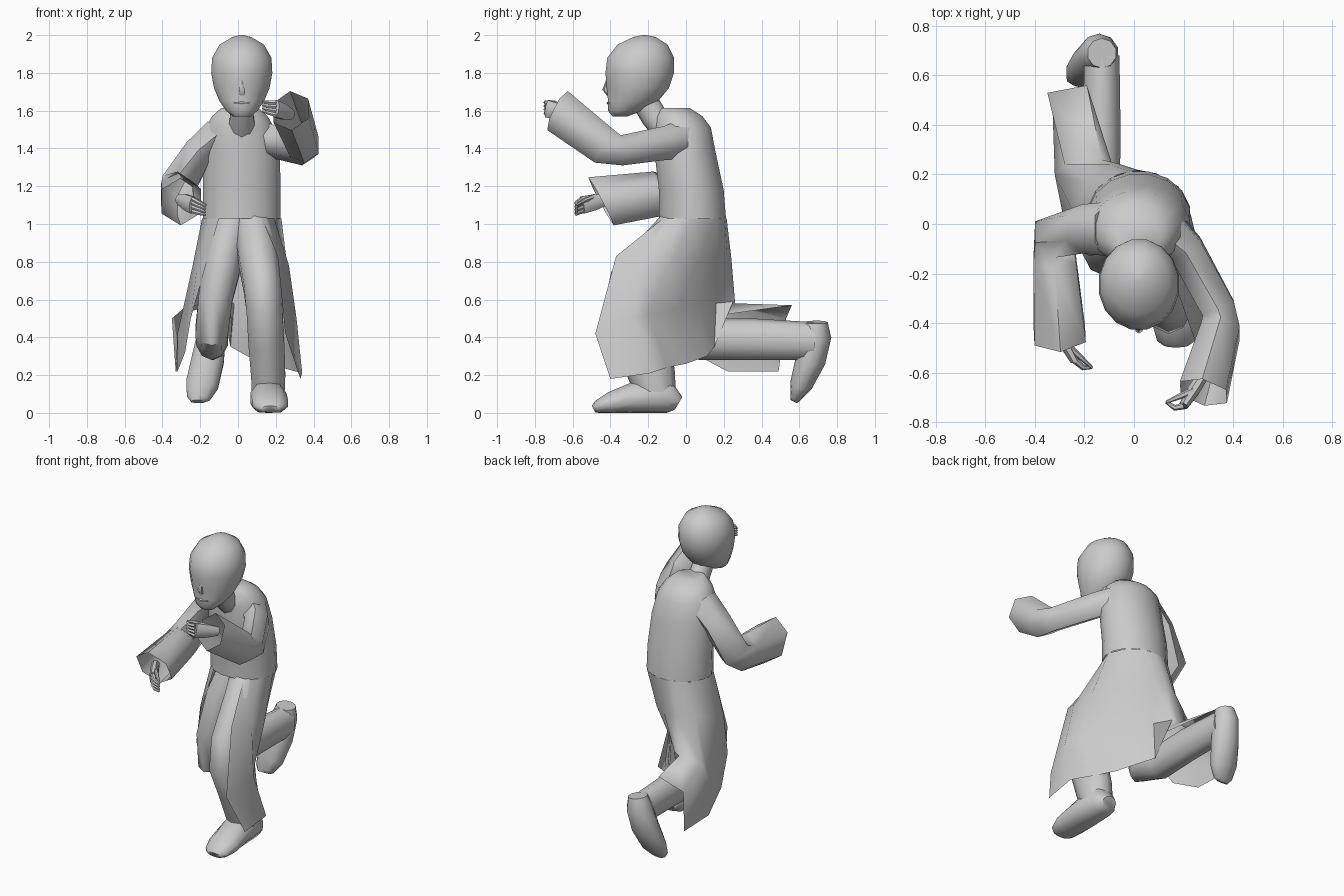
import bpy, bmesh, math
from mathutils import Vector

cube = bpy.data.objects.get("Cube")
if cube:
    bpy.data.objects.remove(cube)

GREY = (0.6, 0.6, 0.6, 1)
grey = bpy.data.materials.new("plain grey")
grey.use_nodes = True
grey.diffuse_color = GREY
grey.node_tree.nodes["Principled BSDF"].inputs["Base Color"].default_value = GREY

UNIT = 0.01  # part sizes are given in hundredths
X, Z = Vector((1, 0, 0)), Vector((0, 0, 1))


def finish(name, bm, sharp=50):
    """Turn a bmesh into a smooth object with sharp creases."""
    bmesh.ops.recalc_face_normals(bm, faces=bm.faces)
    mesh = bpy.data.meshes.new(name)
    bm.to_mesh(mesh)
    bm.free()
    mesh.materials.append(grey)
    mesh.polygons.foreach_set("use_smooth", [True] * len(mesh.polygons))
    mesh.set_sharp_from_angle(angle=math.radians(sharp))
    obj = bpy.data.objects.new(name, mesh)
    bpy.context.collection.objects.link(obj)
    return obj


def bridge(bm, rows, closed):
    """Fill quads between successive rows of vertices."""
    for low, high in zip(rows, rows[1:]):
        count = len(low)
        for i in range(count if closed else count - 1):
            j = (i + 1) % count
            bm.faces.new((low[i], low[j], high[j], high[i]))


def tube(name, path, sides=10, side_axis=X, caps=(True, True), level=False,
         floor=None, tilt=0, sharp=50):
    """Loft ellipses along a path of (x, y, z, side radius, other radius)."""
    bm = bmesh.new()
    centres = [Vector(p[:3]) * UNIT for p in path]
    rows = []
    for i, point in enumerate(path):
        ahead = centres[min(i + 1, len(path) - 1)]
        along = Z if level else (ahead - centres[max(i - 1, 0)]).normalized()
        across = (side_axis - along * side_axis.dot(along)).normalized()
        up = across.cross(along)
        slant = tilt if i == len(path) - 1 else 0
        row = []
        for k in range(sides):
            angle = math.tau * (k + 0.5) / sides
            offset = across * math.cos(angle) * point[3] + up * math.sin(angle) * point[4]
            offset += along * math.sin(angle) * slant
            spot = centres[i] + offset * UNIT
            if floor is not None:
                spot.z = max(spot.z, floor)
            row.append(bm.verts.new(spot))
        rows.append(row)
    bridge(bm, rows, True)
    if caps[0]:
        bm.faces.new(rows[0])
    if caps[1]:
        bm.faces.new(rows[-1])
    return finish(name, bm, sharp)


def sheet(name, columns):
    """Open cloth panel made from hanging columns of points."""
    bm = bmesh.new()
    rows = [[bm.verts.new(Vector(p) * UNIT) for p in column] for column in columns]
    bridge(bm, rows, False)
    return finish(name, bm, 80)


# Head, with a narrow chin and a full skull
head = tube("head", [
    (2, -35, 157, 5, 4), (2, -32, 160, 8.5, 9.5), (2, -28, 165, 12, 13.5),
    (2, -25.5, 172, 15, 16.8), (2, -24.5, 180, 16.5, 18.5), (2, -24, 188, 16, 18),
    (2, -23, 195, 12, 13.5), (2, -22, 199, 5, 6), (2, -22, 200, 1, 1)],
    sides=16, level=True)
# Press shallow eye sockets into the face
for vert in head.data.vertices:
    x, y, z = vert.co
    if y < -0.33 and 1.7 < z < 1.76 and 0.04 < abs(x - 0.02) < 0.1:
        vert.co.y += 0.012
tube("nose", [(2, -41, 177, 1, 1), (2, -42.3, 171, 1.6, 2), (2, -41, 168.5, 2, 1)], sides=6)
tube("lips", [(-2, -40, 164, 0.6, 0.8), (2, -41, 164, 1, 1), (6, -40, 164, 0.6, 0.8)],
     sides=6, side_axis=Z)
tube("neck", [(2, -10, 150, 8, 8), (2, -17, 157, 6.5, 7), (2, -23, 167, 6.5, 7)])

# Coat body, with its lowest ring as the waist
WAIST = (2, 3.5, 103, 21, 18)
tube("coat_body", [
    WAIST, (2, 2.8, 118, 21, 17.5), (2, -0.5, 138, 20.5, 16.5),
    (1, -2, 151, 18.5, 15.5), (1, -4, 157, 15, 13), (1, -6, 161.5, 10, 8)],
    sides=16, caps=(False, True), level=True)


def waist(degrees):
    """Point on the waist ring."""
    x, y, z, wide, deep = WAIST
    turn = math.radians(degrees)
    return (x + wide * math.cos(turn), y + deep * math.sin(turn), z)


# Coat skirt, open at the front: left panel forward, right panel blown back
sheet("coat_skirt", [
    [waist(-60), (21, -37, 83), (25, -48, 42), (33, -40, 18)],
    [waist(-35), (27, -24, 78), (31, -28, 50), (34, -19, 21)],
    [waist(0), (26, -9, 78), (26, -20, 52), (23, -10, 24)],
    [waist(40), (17, 7, 80), (15, -5, 55), (14, 0, 26)],
    [waist(70), (9, 18, 82), (6, 7, 57), (5, 11, 30)],
    [waist(90), (1, 22, 82), (-2, 16, 58), (-4, 15, 35)],
    [waist(100), (-5, 24, 82), (-9, 25, 59), (-3, 6, 50)],
    [waist(115), (-10, 24, 82), (-13, 26, 58), (-19, 56, 57)],
    [waist(140), (-19, 17, 82), (-28, 24, 56), (-35, 53, 50)],
    [waist(180), (-24, 4, 78), (-32, 20, 42), (-33, 49, 22)],
    [waist(215), (-22, -8, 75), (-29, 5, 36), (-32, 22, 22)],
    [waist(235), (-18, -13, 75), (-25, -8, 50), (-28, 3, 32)]])

# Left leg steps forward, right leg is kicked back
tube("left_leg", [
    (7, 3, 103, 11, 13), (10, -8, 88, 11.5, 15), (13, -28, 67, 10.5, 14),
    (14, -31, 55, 10, 13.5), (15, -24, 38, 10, 13), (16, -18, 20, 9.5, 12.5),
    (16, -15, 8, 9, 10)])
tube("right_leg", [
    (-2, 3, 103, 11, 13), (-7, -3, 85, 11, 14), (-12, -8, 60, 9.5, 13),
    (-14, -6, 43, 9, 12), (-14, 8, 39, 8.5, 11), (-13, 35, 39, 8, 11), (-13, 68, 38, 7.5, 10)])
tube("left_shoe", [
    (16, -4, 5, 5, 4), (16, -9, 8, 9, 9), (16, -26, 8, 10, 9),
    (17, -40, 5, 10, 6), (17, -47, 3, 8, 3.5), (17, -49, 2, 5, 2)], floor=0)
tube("right_shoe", [
    (-13, 69, 48, 6, 6), (-14, 69, 41, 8, 8), (-16, 66, 28, 9, 8),
    (-19, 61, 15, 9, 6), (-21, 58, 8, 6.5, 3), (-21, 57, 6, 4, 2)])

# Wide sleeves, open at the cuff
tube("left_sleeve", [
    (12, -2, 145, 10, 10), (21, -10, 143, 8, 9), (34, -34, 139, 8, 8),
    (35, -43, 141, 9, 10), (28, -68, 160, 11, 11.5)],
    sides=6, caps=(True, False), tilt=-2, sharp=60)
tube("right_sleeve", [
    (-10, -2, 148, 10, 11), (-21, -2, 138, 9, 10), (-32, -5, 120, 10, 10),
    (-32, -15, 116, 10, 12), (-30, -45, 112, 12, 13.5)],
    sides=6, caps=(True, False), tilt=-5, sharp=60)


def hand(side, wrist, knuckle, tip):
    """Palm, four curled fingers and a thumb."""
    wrist, knuckle, tip = Vector(wrist), Vector(knuckle), Vector(tip)
    middle = (wrist + knuckle) / 2
    tube(side + "_palm", [(*wrist, 3, 2.5), (*middle, 4.5, 2.8), (*knuckle, 5, 2)],
         sides=8, side_axis=Z)
    for i in range(4):
        spread = Z * (i - 1.5) * 2.2
        start, end = knuckle + spread, tip + spread * 0.7
        bend = (start + end) / 2 + Vector((0, -1.5, 0))
        tube(f"{side}_finger_{i + 1}", [(*start, 1.2, 1.4), (*bend, 1.1, 1.2), (*end, 0.6, 0.6)],
             sides=6, side_axis=Z)
    thumb = middle + Z * 3
    tube(side + "_thumb", [(*thumb, 1.5, 1.5), (*(thumb.lerp(tip, 0.5) + Z * 2), 1.2, 1.2),
                           (*(tip + Z * 3), 0.6, 0.6)], sides=6, side_axis=Z)


hand("left", (28, -61, 158), (20, -73.5, 161), (13, -72, 162))
hand("right", (-31, -42, 113), (-24, -55, 110), (-17, -58, 107))
